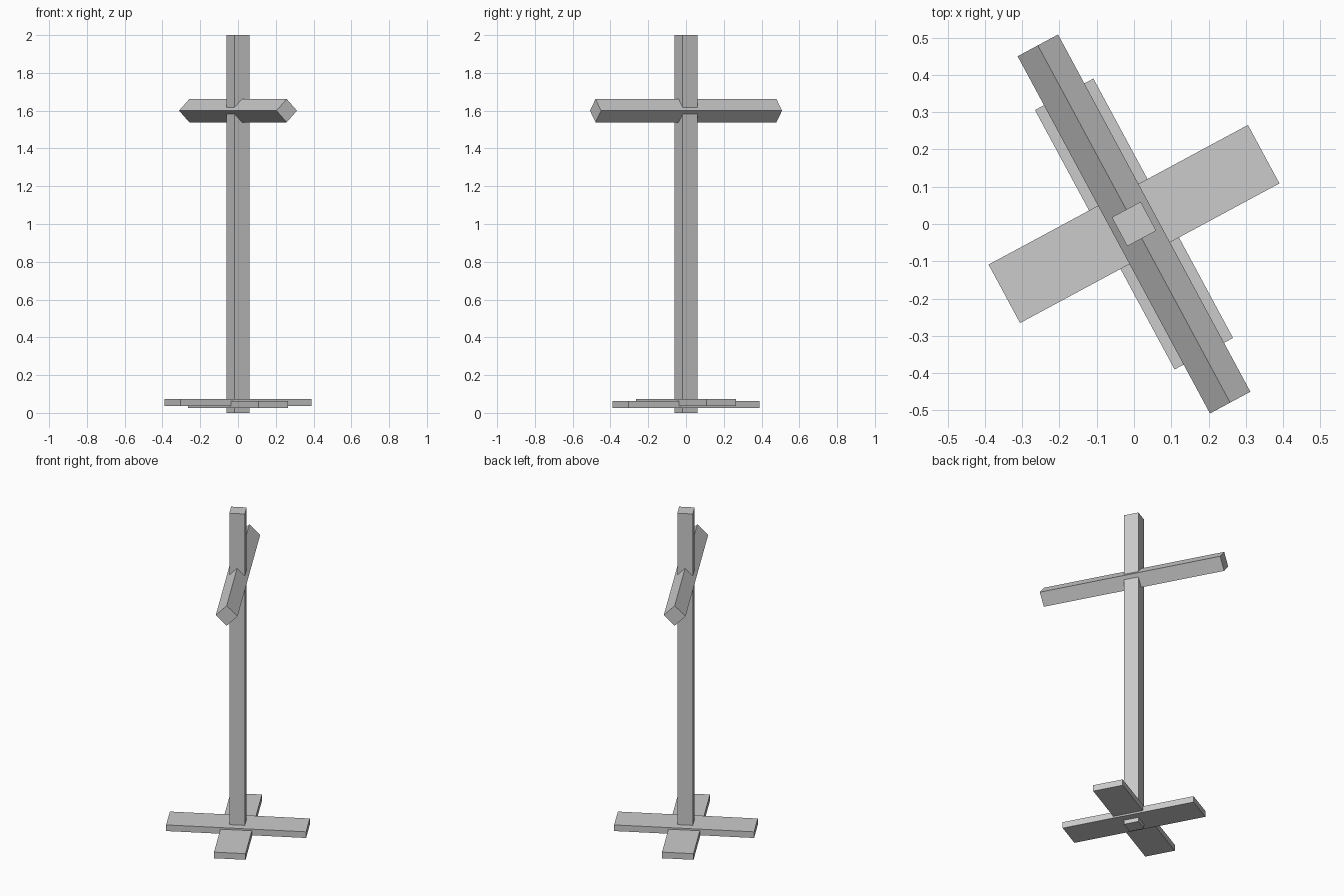
import bpy
from math import radians

if "Cube" in bpy.data.objects:
    bpy.data.objects.remove(bpy.data.objects["Cube"])

YAW = radians(28.3)


def beam(name, size, z, yaw=YAW, roll=0.0):
    """Box beam with its length on local x, rolled about x, then turned about z."""
    bpy.ops.mesh.primitive_cube_add(size=1, location=(0, 0, z), rotation=(roll, 0, yaw))
    ob = bpy.context.object
    ob.name = name
    ob.scale = size
    bpy.ops.object.transform_apply(location=False, rotation=False, scale=True)
    return ob


# Upright post
beam("post", (0.088, 0.088, 2.0), 1.0)

# Crossbar set on edge (diamond section) through the post
beam("crossbar", (1.088, 0.087, 0.087), 1.6, YAW + radians(90), radians(45))

# Two crossed base planks, one slightly higher than the other
beam("base_plank_upper", (0.79, 0.178, 0.038), 0.055)
beam("base_plank_lower", (0.79, 0.178, 0.038), 0.045, YAW + radians(90))
